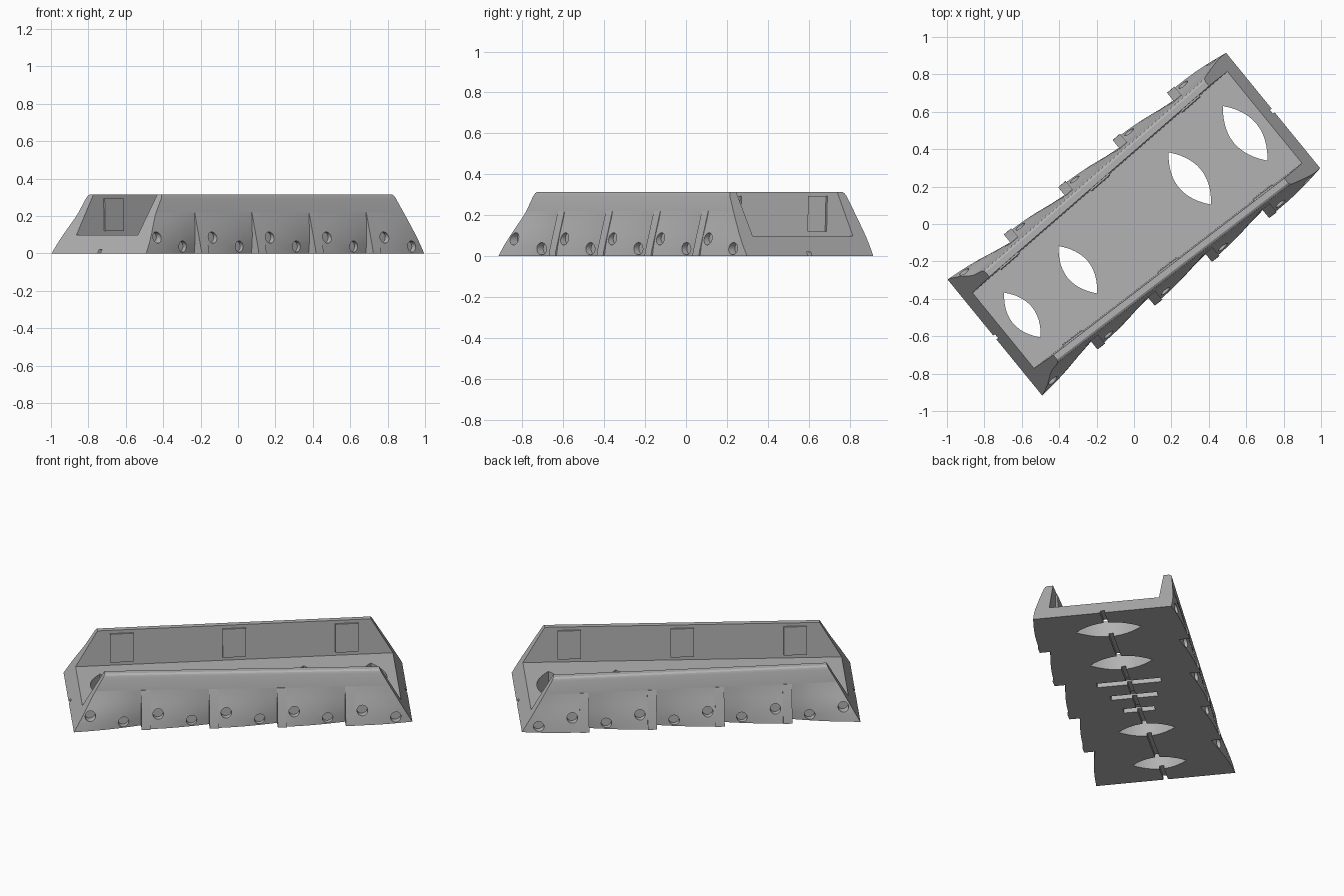
import bpy, bmesh, math
from mathutils import Matrix

if "Cube" in bpy.data.objects:
    bpy.data.objects.remove(bpy.data.objects["Cube"])

TURN = Matrix.Rotation(math.radians(39.2), 4, 'Z')
TOP, FLOOR, BAND = 0.315, 0.10, 0.22

grey = bpy.data.materials.new("stone grey")
grey.diffuse_color = (0.45, 0.45, 0.45, 1)
grey.use_nodes = True
grey.node_tree.nodes["Principled BSDF"].inputs["Base Color"].default_value = grey.diffuse_color


def inner(u):
    """Half width of the channel, slightly wider toward +u."""
    return 0.288 + 0.031 * u


def end(z):
    """Sloping end plane."""
    return 0.96 - 0.58 * z


def loft(name, rings):
    """Skin a list of equal rings and cap both ends."""
    bm = bmesh.new()
    vs = [[bm.verts.new(p) for p in r] for r in rings]
    n = len(rings[0])
    for a, b in zip(vs, vs[1:]):
        for i in range(n):
            j = (i + 1) % n
            bm.faces.new((a[i], a[j], b[j], b[i]))
    bm.faces.new(vs[0][::-1])
    bm.faces.new(vs[-1])
    bmesh.ops.recalc_face_normals(bm, faces=bm.faces)
    bm.transform(TURN)
    me = bpy.data.meshes.new(name)
    bm.to_mesh(me)
    bm.free()
    ob = bpy.data.objects.new(name, me)
    bpy.context.collection.objects.link(ob)
    me.materials.append(grey)
    return ob


def cut(ob, cutters):
    """Subtract the cutters, bake the result and remove them."""
    for c in cutters:
        c.hide_render = True
        m = ob.modifiers.new("cut", 'BOOLEAN')
        m.object, m.operation, m.solver = c, 'DIFFERENCE', 'EXACT'
    dg = bpy.context.evaluated_depsgraph_get()
    me = bpy.data.meshes.new_from_object(ob.evaluated_get(dg))
    ob.modifiers.clear()
    ob.data = me
    for c in cutters:
        bpy.data.objects.remove(c)


def block(name, u0, u1, v0, v1, z0, z1):
    return loft(name, [[(u, v0, z0), (u, v1, z0), (u, v1, z1), (u, v0, z1)]
                       for u in (u0, u1)])


def lens(u, half_len, half_wid, z0, z1):
    """Pointed oval prism, long across the channel."""
    pts = []
    for side in (1, -1):
        for i in range(12):
            t = side * (-1 + i / 6)
            pts.append((u + side * half_wid * (1 - t * t), half_len * t))
    return loft("lens_cutter", [[(x, y, z) for x, y in pts] for z in (z0, z1)])


# Channel body: floor and two leaning walls, as offsets from the inner face
half = [(0.05, 0), (0.05, 0.2), (0.066, BAND), (0.055, 0.295), (0.049, 0.308),
        (0.038, TOP), (0.006, TOP), (0, FLOOR)]


def body_ring(s):
    ring = []
    for side, pts in ((1, half), (-1, half[::-1])):
        for off, z in pts:
            u = s * end(z)
            ring.append((u, side * (inner(u) + off), z))
    return ring


body = loft("channel_body", [body_ring(-1), body_ring(1)])

# Floor openings, underside groove and three cross slots
cutters = [lens(u, 0.172 + 0.022 * u, 0.073 + 0.008 * u, -0.1, 0.2)
           for u in (-0.77, -0.387, 0.385, 0.767)]
cutters.append(block("groove_cutter", -1.1, 1.1, -0.013, 0.013, -0.1, 0.02))
for u, h in ((-0.155, 0.09), (0, 0.135), (0.155, 0.185)):
    cutters.append(block("slot_cutter", u - 0.022, u + 0.022, -h, h, -0.1, 0.03))
cut(body, cutters)

# Outer cladding: five overlapping flared panels per side with dimples
steps = [-0.96, -0.575, -0.19, 0.195, 0.58, 0.96]
start = [(0.142, 0), (0.13, 0.05), (0.113, 0.1), (0.092, 0.15), (0.075, 0.19), (0.066, BAND)]
finish = [(0.064, 0), (0.07, 0.05), (0.072, 0.1), (0.07, 0.15), (0.068, 0.19), (0.066, BAND)]
parts = [body]


def panel(k, side):
    rings = []
    for i in range(7):
        t = i / 6
        ring = []
        for (a, z), (b, _) in zip(start, finish):
            lo = -end(z) if k == 0 else steps[k] + 0.01
            hi = end(z) if k == 4 else steps[k + 1]
            u = lo + (hi - lo) * t
            if k:
                a = 0.066 + (a - 0.066) * 0.72
            if k == 4:
                b += 0.016 * (1 - z / BAND)
            off = a + (b - a) * t + 0.010 * math.sin(math.pi * t) * (1 - z / BAND)
            ring.append((u, side * (inner(u) + off), z))
        for z in (BAND, 0):
            lo = -end(z) if k == 0 else steps[k] + 0.01
            hi = end(z) if k == 4 else steps[k + 1]
            u = lo + (hi - lo) * t
            ring.append((u, side * (inner(u) + 0.04), z))
        rings.append(ring)
    ob = loft("side_panel", rings)
    holes = []
    for du, z, depth in ((0.095, 0.085, 0.072), (0.285, 0.037, 0.058)):
        u = -0.96 + k * 0.385 + du
        v0 = inner(u) + depth
        circle = [(0.03 * math.cos(a), 0.03 * math.sin(a))
                  for a in (i * math.tau / 20 for i in range(20))]
        holes.append(loft("dimple_cutter", [[(u + x, side * v, z + y) for x, y in circle]
                                            for v in (v0, v0 + 0.3)]))
    cut(ob, holes)
    return ob


for side in (1, -1):
    for k in range(5):
        parts.append(panel(k, side))
    # Straight leaning ribs at the front of each overlapping panel
    for u0 in steps[1:5]:
        rings = []
        for u in (u0, u0 + 0.052):
            w = inner(u)
            rings.append([(u, side * (w + o), z) for o, z in
                          ((0.04, 0.0), (0.126, 0.0), (0.124, 0.02), (0.068, BAND), (0.04, BAND))])
        parts.append(loft("rib", rings))
    # Raised plates on the inner walls
    for u0 in (-0.64, 0, 0.64):
        rings = []
        for u in (u0 - 0.066, u0 + 0.066):
            w = inner(u)
            rings.append([(u, side * (w + o), z) for o, z in
                          ((0.02, 0.12), (-0.009, 0.12), (-0.004, 0.295), (0.02, 0.295))])
        parts.append(loft("inner_plate", rings))

# Smooth curved faces, keep hard edges
for ob in parts:
    ob.select_set(True)
bpy.context.view_layer.objects.active = body
bpy.ops.object.shade_smooth_by_angle(angle=math.radians(25))
